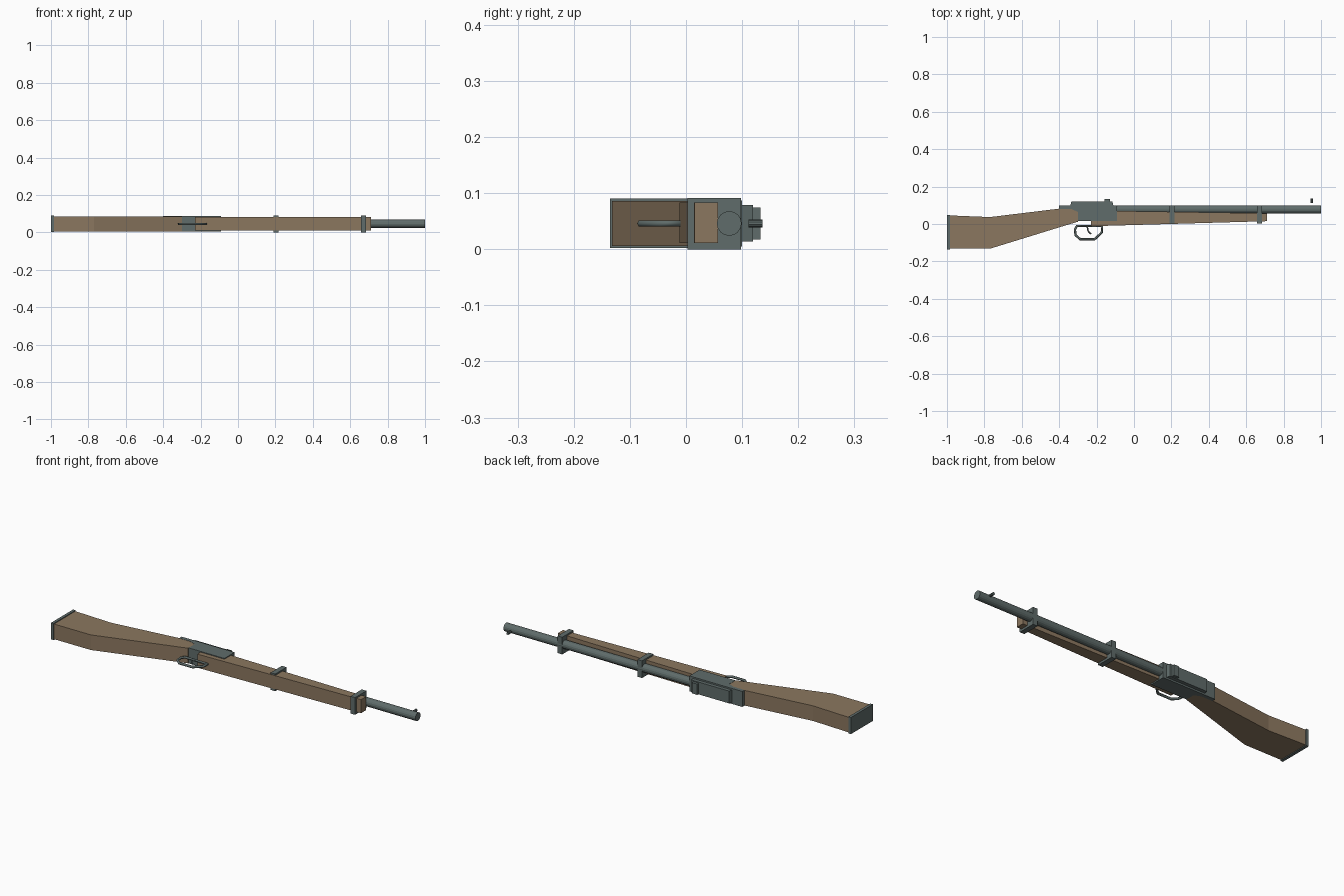
import bpy, bmesh, math
from mathutils import Vector

if "Cube" in bpy.data.objects:
    bpy.data.objects.remove(bpy.data.objects["Cube"])


def material(name, rgb):
    m = bpy.data.materials.new(name)
    m.diffuse_color = (*rgb, 1)
    m.use_nodes = True
    m.node_tree.nodes["Principled BSDF"].inputs["Base Color"].default_value = m.diffuse_color
    return m


WOOD = material("walnut wood", (0.26, 0.185, 0.115))
STEEL = material("blued steel", (0.115, 0.15, 0.145))
MID = 0.046  # height of the centre plane; the rifle lies on its side


def finish(name, bm, mat):
    bmesh.ops.recalc_face_normals(bm, faces=bm.faces)
    me = bpy.data.meshes.new(name)
    bm.to_mesh(me)
    bm.free()
    me.materials.append(mat)
    ob = bpy.data.objects.new(name, me)
    bpy.context.collection.objects.link(ob)
    return ob


def slab(name, outline, z0, z1, mat):
    """Side profile in x, y extruded through the thickness."""
    bm = bmesh.new()
    face = bm.faces.new([bm.verts.new((x, y, z0)) for x, y in outline])
    top = bmesh.ops.extrude_face_region(bm, geom=[face])["geom"]
    verts = [v for v in top if isinstance(v, bmesh.types.BMVert)]
    bmesh.ops.translate(bm, verts=verts, vec=(0, 0, z1 - z0))
    return finish(name, bm, mat)


def box(name, x0, x1, y0, y1, z0, z1, mat):
    return slab(name, [(x0, y0), (x1, y0), (x1, y1), (x0, y1)], z0, z1, mat)


def rod(name, a, b, radius, sides, mat):
    a, b = Vector(a), Vector(b)
    bm = bmesh.new()
    bmesh.ops.create_cone(bm, cap_ends=True, segments=sides, radius1=radius,
                          radius2=radius, depth=(b - a).length)
    turn = (b - a).to_track_quat('Z', 'Y').to_matrix()
    bmesh.ops.rotate(bm, verts=bm.verts, matrix=turn)
    bmesh.ops.translate(bm, verts=bm.verts, vec=(a + b) / 2)
    return finish(name, bm, mat)


def wire(name, points, radius, closed, mat):
    """Round bar bent along a path in the centre plane."""
    cu = bpy.data.curves.new(name, 'CURVE')
    cu.dimensions = '3D'
    cu.bevel_depth = radius
    cu.bevel_resolution = 1
    cu.use_fill_caps = True
    sp = cu.splines.new('POLY')
    sp.points.add(len(points) - 1)
    for p, (x, y) in zip(sp.points, points):
        p.co = (x, y, MID, 1)
    sp.use_cyclic_u = closed
    cu.materials.append(mat)
    ob = bpy.data.objects.new(name, cu)
    bpy.context.collection.objects.link(ob)


# Wooden stock and forend
slab("buttstock", [(-0.99, -0.132), (-0.77, -0.132), (-0.39, -0.015),
                   (-0.30, 0.012), (-0.30, 0.08), (-0.40, 0.082),
                   (-0.77, 0.037), (-0.99, 0.046)], 0.006, 0.086, WOOD)
slab("forend", [(-0.23, -0.012), (0.71, 0.015), (0.71, 0.057),
                (-0.23, 0.072)], 0.011, 0.083, WOOD)
box("butt_plate", -1.0, -0.985, -0.135, 0.049, 0.002, 0.09, STEEL)

# Receiver, its raised cover and rear sight
slab("receiver", [(-0.30, 0.015), (-0.09, 0.015), (-0.09, 0.1), (-0.40, 0.1),
                  (-0.40, 0.08), (-0.335, 0.08), (-0.30, 0.065)],
     0.005, 0.087, STEEL)
slab("receiver_cover", [(-0.34, 0.098), (-0.11, 0.098), (-0.115, 0.119),
                        (-0.335, 0.119)], 0.014, 0.079, STEEL)
box("rear_sight", -0.158, -0.127, 0.118, 0.133, 0.017, 0.074, STEEL)

# Barrel and front sight post
rod("barrel", (-0.1, 0.077, MID), (1.0, 0.077, MID), 0.022, 16, STEEL)
rod("front_sight", (0.95, 0.111, MID), (0.95, 0.136, MID), 0.007, 10, STEEL)

# Barrel bands
for i, x in enumerate((0.2025, 0.67)):
    box(f"barrel_band_{i + 1}", x - 0.0135, x + 0.0135, 0.003, 0.098,
        0.0, 0.091, STEEL)

# Trigger guard and trigger
wire("trigger_guard", [(-0.305, -0.01), (-0.316, -0.03), (-0.312, -0.06),
                       (-0.288, -0.081), (-0.21, -0.081), (-0.172, -0.045),
                       (-0.17, -0.012)], 0.0065, True, STEEL)
wire("trigger", [(-0.25, -0.012), (-0.247, -0.033), (-0.239, -0.046),
                 (-0.228, -0.053)], 0.004, False, STEEL)
